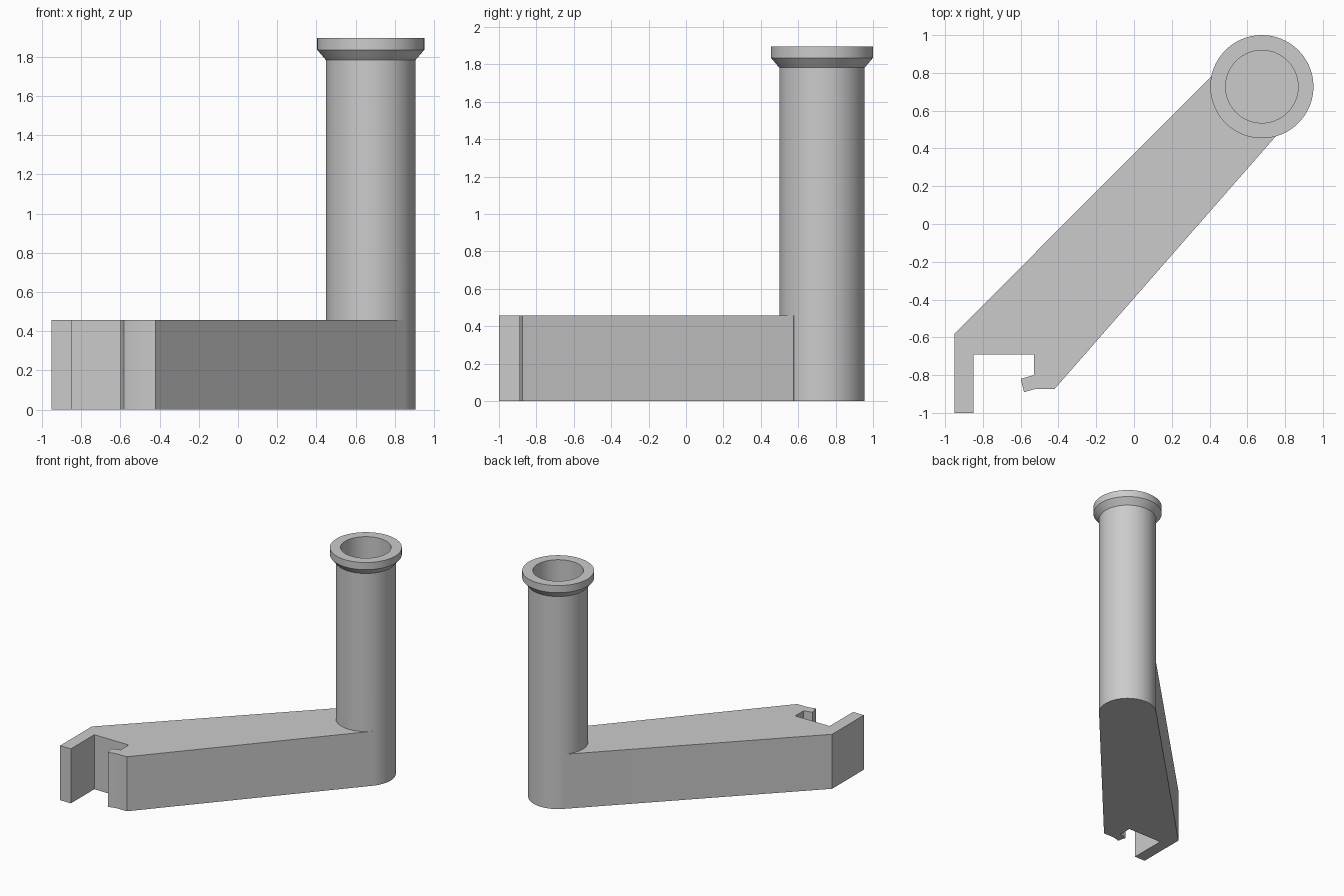
import bpy
import bmesh
from math import pi
from mathutils import Matrix, Vector

cube = bpy.data.objects.get("Cube")
if cube:
    bpy.data.objects.remove(cube, do_unlink=True)

POST_CENTRE = Vector((0.677, 0.727, 0))
ARM_HEIGHT = 0.457
SIDES = 96

grey = bpy.data.materials.new("plain grey")
grey.use_nodes = True
colour = (0.6, 0.6, 0.6, 1)
grey.diffuse_color = colour
grey.node_tree.nodes["Principled BSDF"].inputs["Base Color"].default_value = colour


def make_object(name, bm):
    bmesh.ops.recalc_face_normals(bm, faces=bm.faces)
    mesh = bpy.data.meshes.new(name)
    bm.to_mesh(mesh)
    bm.free()
    mesh.materials.append(grey)
    obj = bpy.data.objects.new(name, mesh)
    bpy.context.collection.objects.link(obj)
    return obj


def extruded(name, outline, height):
    bm = bmesh.new()
    face = bm.faces.new([bm.verts.new((x, y, 0)) for x, y in outline])
    top = bmesh.ops.extrude_face_region(bm, geom=[face])["geom"]
    verts = [v for v in top if isinstance(v, bmesh.types.BMVert)]
    bmesh.ops.translate(bm, verts=verts, vec=(0, 0, height))
    return make_object(name, bm)


def lathed(name, profile, centre):
    bm = bmesh.new()
    verts = [bm.verts.new((r, 0, z)) for r, z in profile]
    edges = [bm.edges.new(pair) for pair in zip(verts, verts[1:])]
    bmesh.ops.spin(bm, geom=verts + edges, axis=(0, 0, 1), cent=(0, 0, 0),
                   angle=2 * pi, steps=SIDES, use_duplicate=False)
    bmesh.ops.remove_doubles(bm, verts=bm.verts, dist=0.0001)
    # merge the fans at the base and bore floor into single flat faces
    bmesh.ops.dissolve_verts(bm, verts=[v for v in bm.verts if v.co.xy.length < 0.001])
    bmesh.ops.transform(bm, matrix=Matrix.Translation(centre), verts=bm.verts)
    return make_object(name, bm)


# Slanted arm, with the hook and snap catch at its front end
arm = extruded("arm", [
    (-0.95, -1.0), (-0.85, -1.0), (-0.85, -0.69), (-0.53, -0.69),
    (-0.53, -0.80), (-0.60, -0.82), (-0.582, -0.89), (-0.52, -0.873),
    (-0.42, -0.873), (0.848, 0.576), (0.516, 0.888), (-0.95, -0.58),
], ARM_HEIGHT)

# Upright hollow post with a flared rim
post = lathed("post_and_arm", [
    (0, 0), (0.228, 0), (0.228, 1.782), (0.273, 1.835), (0.273, 1.895),
    (0.192, 1.895), (0.192, 0.46), (0, 0.46),
], POST_CENTRE)

# Join both into one solid
bpy.ops.object.select_all(action="DESELECT")
bpy.context.view_layer.objects.active = post
post.select_set(True)
union = post.modifiers.new("join arm", "BOOLEAN")
union.operation = "UNION"
union.solver = "EXACT"
union.object = arm
bpy.ops.object.modifier_apply(modifier=union.name)
bpy.data.objects.remove(arm, do_unlink=True)
bpy.ops.object.shade_smooth_by_angle(angle=pi / 6)
